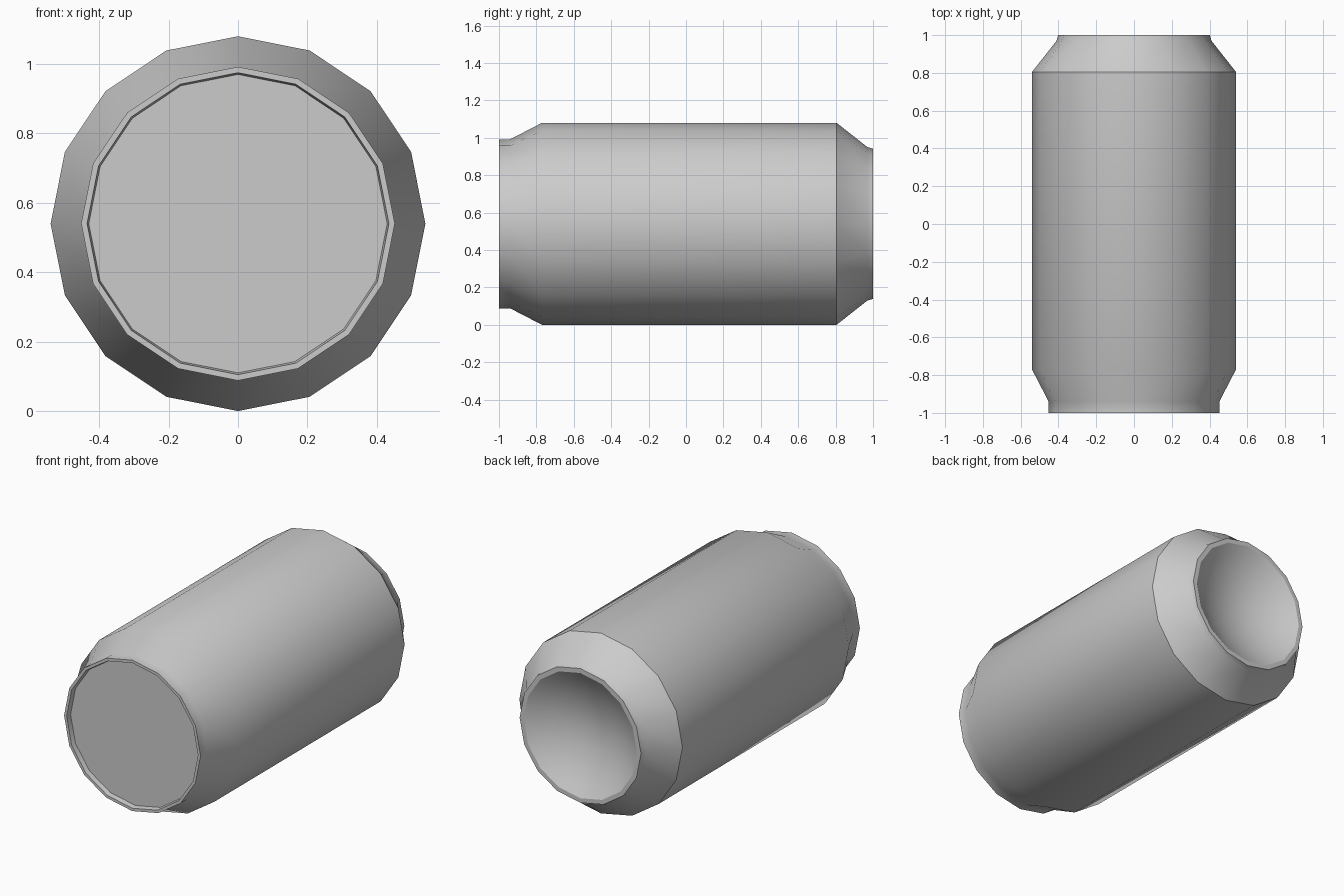
import bpy, bmesh, math

if "Cube" in bpy.data.objects:
    bpy.data.objects.remove(bpy.data.objects["Cube"])

SIDES = 16
RADIUS = 0.54

def lathe(name, profile):
    """Revolve (radius, y) points about the y axis; zero radius closes to a point."""
    bm = bmesh.new()
    rings = []
    for r, y in profile:
        if r == 0:
            rings.append([bm.verts.new((0, y, RADIUS))] * SIDES)
        else:
            rings.append([bm.verts.new((r * math.sin(2 * math.pi * i / SIDES), y,
                                        RADIUS + r * math.cos(2 * math.pi * i / SIDES)))
                          for i in range(SIDES)])
    for a, b in zip(rings, rings[1:]):
        for i in range(SIDES):
            j = (i + 1) % SIDES
            bm.faces.new(list(dict.fromkeys((a[i], a[j], b[j], b[i]))))
    bmesh.ops.recalc_face_normals(bm, faces=bm.faces)
    mesh = bpy.data.meshes.new(name)
    bm.to_mesh(mesh)
    bm.free()
    obj = bpy.data.objects.new(name, mesh)
    bpy.context.collection.objects.link(obj)
    bpy.ops.object.select_all(action='DESELECT')
    obj.select_set(True)
    bpy.context.view_layer.objects.active = obj
    bpy.ops.object.shade_smooth_by_angle(angle=math.radians(30))
    return obj

# recessed lid and rim at the front, then shoulder, body and tapered base
lid = [(0, -0.97), (0.43, -0.97), (0.435, -1.0), (0.452, -1.0), (0.452, -0.94)]
body = [(0.54, -0.77), (0.54, 0.805), (0.41, 0.97), (0.402, 1.0), (0.375, 1.0)]

# concave dome in the base
DOME_R, DOME_DEPTH = 0.375, 0.13
dome = [(DOME_R * t, 1.0 - DOME_DEPTH * (1 - t * t)) for t in (0.85, 0.65, 0.35, 0)]

lathe("can_body", lid + body + dome)
